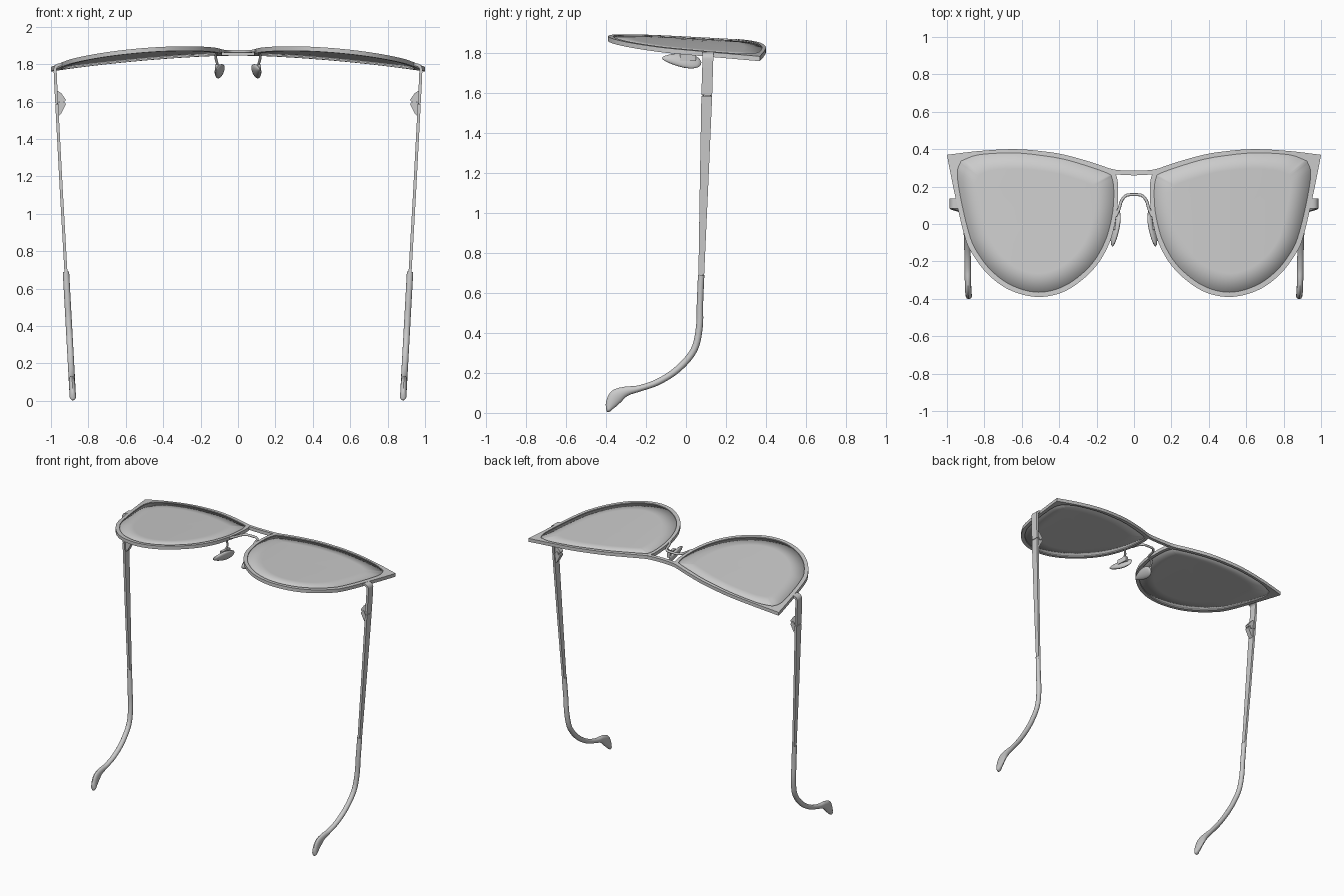
import bpy, bmesh, math
from mathutils import Vector, Matrix

old = bpy.data.objects.get("Cube")
if old:
    bpy.data.objects.remove(old, do_unlink=True)

grey = bpy.data.materials.new("neutral_grey")
grey.use_nodes = True
COLOUR = (0.6, 0.6, 0.6, 1)
grey.diffuse_color = COLOUR
grey.node_tree.nodes["Principled BSDF"].inputs["Base Color"].default_value = COLOUR


def finish(name, bm, angle=35):
    """Turn a bmesh into a smooth object mirrored across x = 0."""
    bmesh.ops.recalc_face_normals(bm, faces=bm.faces)
    mesh = bpy.data.meshes.new(name)
    bm.to_mesh(mesh)
    bm.free()
    mesh.materials.append(grey)
    mesh.shade_smooth()
    mesh.set_sharp_from_angle(angle=math.radians(angle))
    obj = bpy.data.objects.new(name, mesh)
    bpy.context.collection.objects.link(obj)
    obj.modifiers.new("Mirror", "MIRROR")
    return obj


def loft(name, rings, closed=False, angle=35, cap_start=True):
    """Bridge a list of equal rings of points into a skin."""
    bm = bmesh.new()
    vs = [[bm.verts.new(p) for p in ring] for ring in rings]
    n = len(vs[0])
    pairs = list(zip(vs, vs[1:])) + ([(vs[-1], vs[0])] if closed else [])
    for a, b in pairs:
        for i in range(n):
            j = (i + 1) % n
            bm.faces.new((a[i], a[j], b[j], b[i]))
    if not closed:
        if cap_start:
            bm.faces.new(vs[0])
        bm.faces.new(vs[-1])
    return finish(name, bm, angle)


def spline(points, steps=6):
    """Catmull-Rom through the points, with free ends."""
    p = [Vector(q) for q in points]
    p = [2 * p[0] - p[1]] + p + [2 * p[-1] - p[-2]]
    out = []
    for a, b, c, d in zip(p, p[1:], p[2:], p[3:]):
        for k in range(steps):
            t = k / steps
            out.append(0.5 * (2 * b + (c - a) * t + (2 * a - 5 * b + 4 * c - d) * t * t
                              + (3 * b - a - 3 * c + d) * t ** 3))
    return out + [p[-2]]


def sweep(name, path, sizes, sides=12, axis=(1, 0, 0), angle=35, cap_start=True):
    """Sweep an ellipse (or a box when sides is 4) along a path."""
    rings = []
    grow, turn = (math.sqrt(2), math.pi / 4) if sides == 4 else (1, 0)
    for i, p in enumerate(path):
        t = (path[min(i + 1, len(path) - 1)] - path[max(i - 1, 0)]).normalized()
        u = Vector(axis)
        u = (u - t * u.dot(t)).normalized()
        v = t.cross(u)
        ru, rv = sizes[i]
        rings.append([p + grow * (u * ru * math.cos(a) + v * rv * math.sin(a))
                      for a in (turn + k * math.tau / sides for k in range(sides))])
    return loft(name, rings, angle=angle, cap_start=cap_start)


def surface(p, drop=0.0):
    """Point on the gently curved front of the glasses."""
    return Vector((p[0], p[1], 1.885 - 0.08 * p[0] ** 2 - 0.055 * p[1] - drop))


def band(outer, inner, thick):
    return [[surface(o), surface(i), surface(i, thick), surface(o, thick)]
            for o, i in zip(outer, inner)]


# Rim outlines, from the pointed outer corner round the lens and back
outer = spline([(1, .37), (.985, .29), (.952, .13), (.91, -.05), (.87, -.15), (.78, -.27),
                (.66, -.355), (.51, -.39), (.36, -.355), (.22, -.245), (.135, -.11),
                (.095, .04), (.085, .17), (.095, .26), (.14, .3), (.35, .365), (.5, .39),
                (.65, .4), (.83, .39), (1, .37)])
inner = spline([(.925, .337), (.945, .27), (.925, .13), (.885, -.04), (.845, -.14), (.762, -.25),
                (.65, -.33), (.51, -.365), (.37, -.33), (.24, -.23), (.158, -.1),
                (.117, .045), (.108, .17), (.118, .245), (.15, .275), (.35, .34), (.5, .367),
                (.65, .38), (.83, .37), (.925, .337)])
outer.pop()
inner.pop()
loft("rims", band(outer, inner, 0.024), closed=True)

# Curved lenses set just under the rim face
bm = bmesh.new()
centre = Vector((0.52, 0.04))
levels = [[bm.verts.new(surface(centre + (p - centre) * s, 0.006)) for p in inner]
          for s in (1.005, 0.75, 0.5, 0.25)]
hub = bm.verts.new(surface(centre, 0.006))
count = len(inner)
for i in range(count):
    j = (i + 1) % count
    for a, b in zip(levels, levels[1:]):
        bm.faces.new((a[i], a[j], b[j], b[i]))
    bm.faces.new((levels[-1][i], levels[-1][j], hub))
lenses = finish("lenses", bm)
shell = lenses.modifiers.new("Solidify", "SOLIDIFY")
shell.thickness = 0.01

# Brow bar joining the rims at the top
bar_top = spline([(0, .285), (.08, .288), (.14, .3), (.3, .35)])
bar_low = spline([(0, .26), (.08, .264), (.14, .276), (.3, .327)])
loft("brow_bar", band(bar_top, bar_low, 0.024), cap_start=False)

# Arched nose bridge wire
arch = spline([(0, .157, 1.868), (.04, .153, 1.868), (.066, .125, 1.868),
               (.08, .08, 1.87), (.098, .04, 1.872)])
sweep("nose_bridge", arch, [(.008, .008)] * len(arch), axis=(0, 0, 1), cap_start=False)

# Nose pad arms and mounts
arm = spline([(.108, .03, 1.868), (.12, .045, 1.845), (.113, .04, 1.81),
              (.108, .0, 1.79), (.1, -.02, 1.77)])
sweep("pad_arms", arm, [(.007, .007)] * len(arm), sides=8)
mount = [Vector((.112, -.03, 1.78)), Vector((.105, .05, 1.78))]
sweep("pad_mounts", mount, [(.01, .018)] * 2, sides=4)

# Teardrop nose pads, deeper towards the brow
bm = bmesh.new()
bmesh.ops.create_uvsphere(bm, u_segments=20, v_segments=12, radius=1)
place = (Matrix.Translation((.1, -.022, 1.765)) @ Matrix.Rotation(math.radians(12), 4, 'Z')
         @ Matrix.Rotation(math.radians(-25), 4, 'Y'))
for v in bm.verts:
    x, y, z = v.co
    v.co = place @ Vector((.017 * x, .1 * y, z * (.038 + .014 * y) - .012 * y))
finish("nose_pads", bm)

# End pieces wrapping from the rim round to the temples
corner = spline([(.925, .11, 1.795), (.955, .11, 1.797), (.974, .11, 1.785),
                 (.977, .109, 1.75), (.969, .104, 1.59)], 5)
sweep("end_pieces", corner, [(.027, .008)] * len(corner), sides=4, axis=(0, 1, 0))

# Flat tapering temples
temple = [Vector((.969, .104, 1.586)), Vector((.945, .09, 1.13)), Vector((.919, .076, .67))]
sweep("temples", temple, [(.027, .008), (.021, .008), (.014, .008)], sides=4, axis=(0, 1, 0))

# Wedge hinges with a pin on the inside of each temple
for name, low, mid, high in (("upper_hinges", 1.6, 1.61, 1.66), ("lower_hinges", 1.595, 1.585, 1.515)):
    loft(name, [[(.968, y, high), (.945, y, high - (high - mid) * .3), (.92, y, mid), (.925, y, low),
                 (.968, y, low)] for y in (.088, .122)])
pin = [Vector((.943, y, 1.597)) for y in (.082, .128)]
sweep("hinge_pins", pin, [(.012, .012)] * 2)

# Rounded ear hooks ending in a flattened paddle
hook = [(.076, .69, .016), (.07, .55, .016), (.067, .43, .017), (.04, .315, .017),
        (-.04, .22, .017), (-.14, .155, .016), (-.235, .122, .016), (-.3, .108, .024),
        (-.347, .083, .036), (-.375, .045, .028), (-.388, .014, .012), (-.391, .004, .004)]
shape = spline([(y, z, r) for y, z, r in hook], 5)
path = [Vector((.882 + .055 * s.y, s.x, s.y)) for s in shape]
sweep("ear_hooks", path, [(min(.017, s.z * 1.3), s.z) for s in shape], sides=16)
